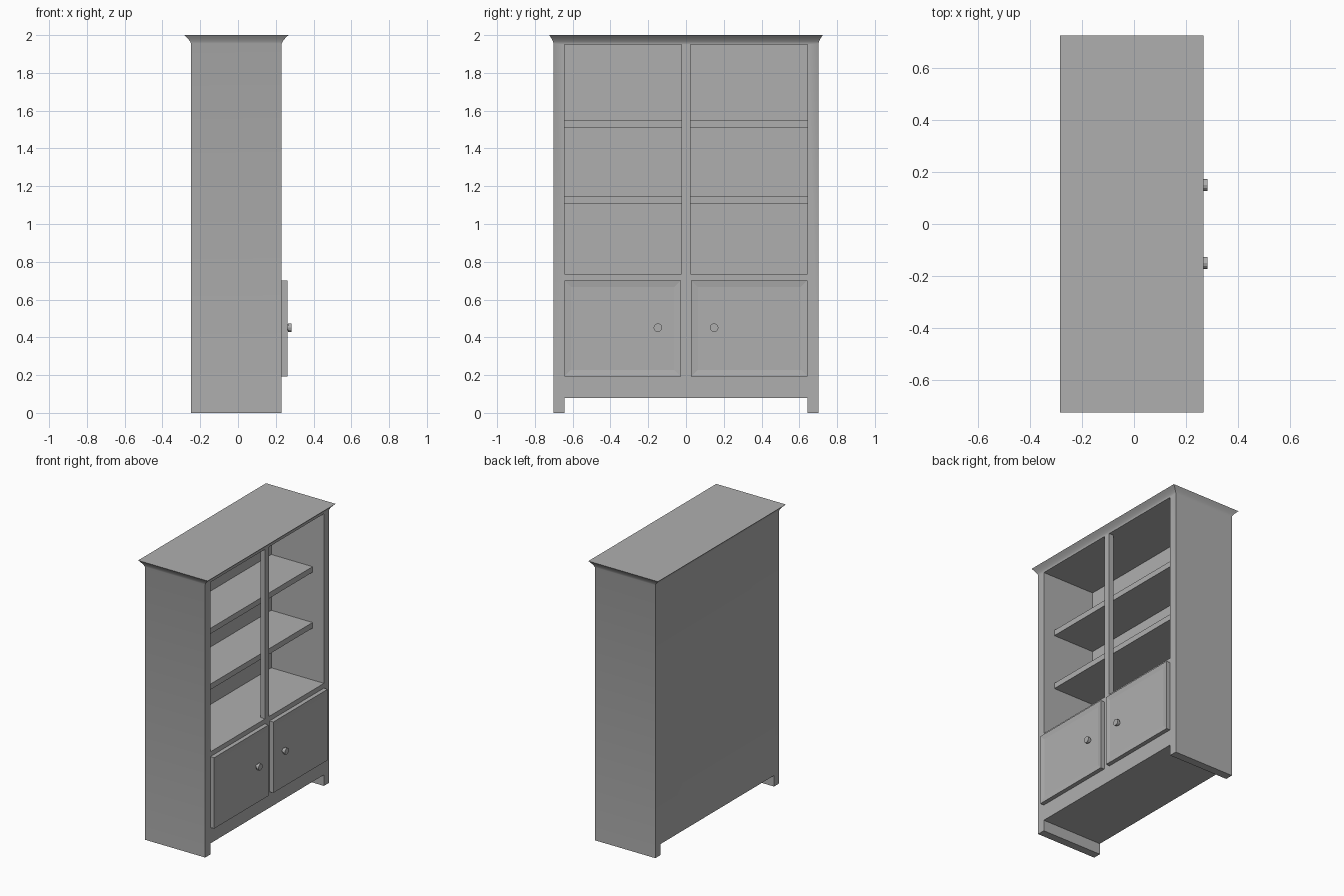
import bpy, bmesh
from math import pi, radians
from mathutils import Matrix, Vector

cube = bpy.data.objects.get("Cube")
if cube:
    bpy.data.objects.remove(cube, do_unlink=True)

# Single painted finish
paint = bpy.data.materials.new("mid_grey_paint")
paint.use_nodes = True
GREY = (0.43, 0.43, 0.43, 1)
paint.diffuse_color = GREY
for node in paint.node_tree.nodes:
    if node.type == 'BSDF_PRINCIPLED':
        node.inputs["Base Color"].default_value = GREY

# Main dimensions
BACK, FRONT = -0.248, 0.231
HALF_W, INNER = 0.701, 0.643
GAP, FLOOR, CEILING, TOP = 0.079, 0.735, 1.95, 1.955
WALL = -0.186


def finish(name, bm):
    bmesh.ops.recalc_face_normals(bm, faces=bm.faces)
    mesh = bpy.data.meshes.new(name)
    bm.to_mesh(mesh)
    bm.free()
    mesh.materials.append(paint)
    obj = bpy.data.objects.new(name, mesh)
    bpy.context.collection.objects.link(obj)
    return obj


def box_bm(x, y, z):
    bm = bmesh.new()
    bmesh.ops.create_cube(bm, size=1)
    for v in bm.verts:
        v.co = Vector([r[0] if c < 0 else r[1] for c, r in zip(v.co, (x, y, z))])
    bmesh.ops.recalc_face_normals(bm, faces=bm.faces)
    return bm


def box(name, x, y, z):
    return finish(name, box_bm(x, y, z))


def activate(obj):
    bpy.ops.object.select_all(action='DESELECT')
    obj.select_set(True)
    bpy.context.view_layer.objects.active = obj


def cut(target, cutter):
    cutter.hide_render = True
    mod = target.modifiers.new("cut", 'BOOLEAN')
    mod.operation = 'DIFFERENCE'
    mod.solver = 'EXACT'
    mod.object = cutter
    activate(target)
    bpy.ops.object.modifier_apply(modifier=mod.name)
    bpy.data.objects.remove(cutter, do_unlink=True)


# Carcass body, its top extruded in steps into a softly flared crown
bm = box_bm((BACK, FRONT), (-HALF_W, HALF_W), (0, TOP))
cap = max(bm.faces, key=lambda f: f.calc_center_median().z)
STEPS = 4
flare = [(i / STEPS) ** 1.4 for i in range(STEPS + 1)]
for i in range(STEPS):
    cap = bmesh.ops.extrude_discrete_faces(bm, faces=[cap])["faces"][0]
    grow = flare[i + 1] - flare[i]
    for v in cap.verts:
        v.co.z += (2 - TOP) / STEPS
        v.co.x += grow * (0.036 if v.co.x > 0 else -0.037)
        v.co.y += grow * (0.023 if v.co.y > 0 else -0.023)
carcass = finish("carcass", bm)

# Open display bay and the gap between the feet
cut(carcass, box("bay_cutter", (WALL, 0.5), (-INNER, INNER), (FLOOR, CEILING)))
cut(carcass, box("foot_cutter", (-1, 1), (-INNER, INNER), (-0.5, GAP)))
activate(carcass)
bpy.ops.object.shade_smooth_by_angle(angle=radians(30))

# Centre post and set-back shelves
box("centre_post", (FRONT - 0.038, FRONT), (-0.023, 0.023), (FLOOR, CEILING))
for name, z in (("lower_shelf", 1.107), ("upper_shelf", 1.507)):
    box(name, (WALL, 0.141), (-INNER, INNER), (z, z + 0.04))

# Doors with shallow bevelled panels, and their knobs
for side, s in (("left", 1), ("right", -1)):
    bm = box_bm((FRONT, 0.261), sorted((s * 0.027, s * INNER)), (0.193, 0.701))
    face = max(bm.faces, key=lambda f: f.calc_center_median().x)
    bmesh.ops.inset_region(bm, faces=[face], thickness=0.05, depth=-0.005)
    finish(side + "_door", bm)

    bm = bmesh.new()
    for radius, x0, x1 in ((0.016, 0.25, 0.268), (0.023, 0.266, 0.283)):
        place = Matrix.Translation(((x0 + x1) / 2, s * 0.149, 0.451))
        bmesh.ops.create_cone(bm, cap_ends=True, segments=12, radius1=radius,
                              radius2=radius, depth=x1 - x0,
                              matrix=place @ Matrix.Rotation(pi / 2, 4, 'Y'))
    finish(side + "_knob", bm)
